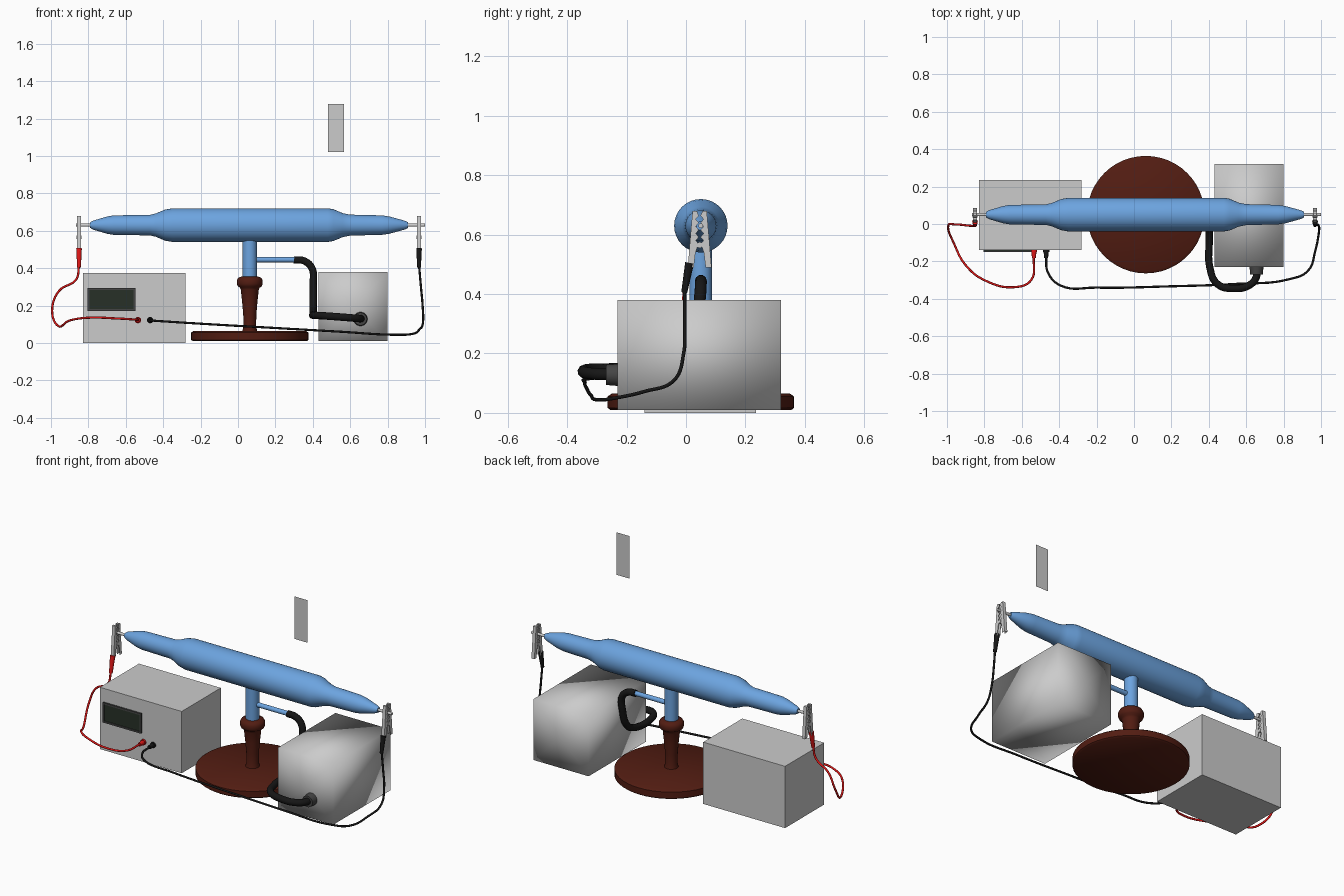
import bpy, bmesh, math
from mathutils import Vector

if "Cube" in bpy.data.objects:
    bpy.data.objects.remove(bpy.data.objects["Cube"])

MATS = {}
COLORS = {"blue": (0.15, 0.37, 0.74), "brown": (0.085, 0.012, 0.006),
          "black": (0.008, 0.008, 0.008), "red": (0.75, 0.008, 0.008),
          "dark": (0.06, 0.06, 0.06), "screen": (0.02, 0.03, 0.02)}


def finish(ob, color=None, smooth=None):
    if color:
        if color not in MATS:
            MATS[color] = bpy.data.materials.new(color)
            MATS[color].diffuse_color = (*COLORS[color], 1)
        ob.data.materials.append(MATS[color])
    if smooth:
        bpy.ops.object.select_all(action='DESELECT')
        ob.select_set(True)
        bpy.context.view_layer.objects.active = ob
        bpy.ops.object.shade_smooth_by_angle(angle=math.radians(smooth))
    return ob


def from_bm(name, bm):
    bmesh.ops.recalc_face_normals(bm, faces=bm.faces)
    me = bpy.data.meshes.new(name)
    bm.to_mesh(me)
    bm.free()
    ob = bpy.data.objects.new(name, me)
    bpy.context.collection.objects.link(ob)
    return ob


def lathe(name, profile, start, direction, color=None, sides=32):
    """Turn (distance, radius) points around a line through start."""
    bm = bmesh.new()
    rot = Vector(direction).to_track_quat('Z', 'Y')
    rings = []
    for d, r in profile:
        ring = []
        for i in range(sides):
            a = 2 * math.pi * i / sides
            ring.append(bm.verts.new(Vector(start) + rot @ Vector((r * math.cos(a), r * math.sin(a), d))))
        rings.append(ring)
    for a, b in zip(rings, rings[1:]):
        for i in range(sides):
            j = (i + 1) % sides
            bm.faces.new((a[i], a[j], b[j], b[i]))
    bm.faces.new(rings[0])
    bm.faces.new(rings[-1])
    return finish(from_bm(name, bm), color, 40)


def rod(name, p, q, r1, r2=None, color=None, sides=20):
    d = Vector(q) - Vector(p)
    return lathe(name, [(0, r1), (d.length, r2 or r1)], p, d, color, sides)


def box(name, lo, hi, color=None):
    bm = bmesh.new()
    bmesh.ops.create_cube(bm, size=1)
    for v in bm.verts:
        v.co = [l + (c + 0.5) * (h - l) for l, h, c in zip(lo, hi, v.co)]
    return finish(from_bm(name, bm), color)


def cable(name, pts, r, color):
    cu = bpy.data.curves.new(name, 'CURVE')
    cu.dimensions = '3D'
    cu.bevel_depth, cu.bevel_resolution, cu.resolution_u = r, 3, 8
    cu.use_fill_caps = True
    sp = cu.splines.new('BEZIER')
    sp.bezier_points.add(len(pts) - 1)
    for bp, p in zip(sp.bezier_points, pts):
        bp.co = p
        bp.handle_left_type = bp.handle_right_type = 'AUTO'
    ob = bpy.data.objects.new(name, cu)
    bpy.context.collection.objects.link(ob)
    bpy.ops.object.select_all(action='DESELECT')
    ob.select_set(True)
    bpy.context.view_layer.objects.active = ob
    bpy.ops.object.convert(target='MESH')
    return finish(bpy.context.object, color, 50)


# turned wooden stand
CX, CY = 0.063, 0.05
lathe("stand_base", [(0.01, 0.305), (0.017, 0.314), (0.055, 0.314), (0.065, 0.3)],
      (CX, CY, 0), (0, 0, 1), "brown", 48)
lathe("stand_post", [(0.06, 0.04), (0.09, 0.034), (0.15, 0.035), (0.22, 0.041), (0.285, 0.048),
                     (0.295, 0.052), (0.303, 0.064), (0.315, 0.069), (0.335, 0.069),
                     (0.348, 0.062), (0.355, 0.045)], (CX, CY, 0), (0, 0, 1), "brown")

# glass tube with stem and side pipe
TZ = 0.63
lathe("discharge_tube",
      [(-0.79, 0.015), (-0.775, 0.024), (-0.70, 0.046), (-0.665, 0.052), (-0.47, 0.055),
       (-0.44, 0.062), (-0.39, 0.083), (-0.35, 0.09), (0.48, 0.09), (0.51, 0.085),
       (0.56, 0.064), (0.60, 0.056), (0.77, 0.052), (0.81, 0.046), (0.89, 0.024), (0.91, 0.015)],
      (0, CY, TZ), (1, 0, 0), "blue")
rod("tube_stem", (CX, CY, 0.35), (CX, CY, 0.57), 0.038, color="blue", sides=32)
rod("side_pipe", (CX, CY, 0.445), (0.32, CY, 0.445), 0.014, color="blue")

# voltage generator with display and sockets
box("generator_case", (-0.83, -0.14, 0), (-0.28, 0.235, 0.375))
x0, x1, z0, z1, t = -0.805, -0.548, 0.172, 0.293, 0.01
box("display_screen", (x0, -0.144, z0), (x1, -0.138, z1), "screen")
for i, (a, b, c, d) in enumerate([(x0, x1, z0, z0 + t), (x0, x1, z1 - t, z1),
                                  (x0, x0 + t, z0 + t, z1 - t), (x1 - t, x1, z0 + t, z1 - t)]):
    box(f"display_frame_{i}", (a, -0.15, c), (b, -0.138, d), "dark")
for x, color in [(-0.535, "red"), (-0.47, "black")]:
    rod(color + "_socket", (x, -0.138, 0.122), (x, -0.15, 0.122), 0.017, color=color)
    rod(color + "_plug", (x, -0.15, 0.122), (x, -0.182, 0.122), 0.013, 0.011, color)

# vacuum pump: four-sided smooth body, with nozzle and hose
bm = bmesh.new()
h = 0.185
rings = []
for y in (-0.23, 0.32):
    ring = [bm.verts.new((0.615 + sx * h, y, 0.195 + sz * h))
            for sx, sz in ((-1, -1), (1, -1), (1, 1), (-1, 1))]
    mid = bm.verts.new((0.615, y, 0.195))
    for i in range(4):
        bm.faces.new((ring[i], ring[(i + 1) % 4], mid))
    rings.append(ring)
for i in range(4):
    j = (i + 1) % 4
    bm.faces.new((rings[0][i], rings[0][j], rings[1][j], rings[1][i]))
for f in bm.faces:
    f.smooth = True
from_bm("pump_body", bm)
rod("pump_nozzle", (0.655, -0.22, 0.128), (0.655, -0.27, 0.128), 0.038, 0.034, "dark", 24)
cable("vacuum_hose", [(0.3, CY, 0.445), (0.355, CY, 0.438), (0.395, 0.048, 0.40), (0.402, 0.035, 0.31),
                      (0.402, -0.01, 0.2), (0.402, -0.09, 0.158), (0.405, -0.23, 0.148),
                      (0.445, -0.32, 0.146), (0.53, -0.345, 0.14), (0.62, -0.325, 0.133),
                      (0.655, -0.28, 0.13), (0.655, -0.24, 0.13)], 0.02, "black")

# electrodes with toothed clips, boots and pivots
ARM = [(0.010, 0.68), (0.024, 0.68), (0.040, 0.49), (0.020, 0.49), (0.014, 0.54), (0.004, 0.57)]
TEETH = [(0.013 if k % 2 == 0 else 0.003, 0.58 + 0.012 * k) for k in range(8)]
for side, x, pin, color in [("left", -0.85, (-0.865, -0.77), "red"), ("right", 0.968, (0.89, 1.0), "black")]:
    rod(side + "_electrode", (pin[0], CY, TZ), (pin[1], CY, TZ), 0.008)
    for n, s in enumerate((-1, 1)):
        bm = bmesh.new()
        plates = [[bm.verts.new((x + dx, 0.046 + s * y, z)) for y, z in ARM + TEETH] for dx in (-0.01, 0.01)]
        for p in plates:
            bm.faces.new(p)
        bm.faces.new((plates[0][1], plates[0][2], plates[1][2], plates[1][1]))
        bm.faces.new((plates[0][0], plates[0][1], plates[1][1], plates[1][0]))
        jaw = from_bm(f"{side}_clip_jaw_{n}", bm)
        jaw.modifiers.new("thickness", 'SOLIDIFY').thickness = 0.003
    rod(side + "_clip_pivot", (x - 0.013, 0.046, 0.565), (x + 0.013, 0.046, 0.565), 0.01)
    rod(side + "_clip_boot", (x, 0.012, 0.505), (x, -0.006, 0.405), 0.015, 0.01, color)

# lead wires
cable("red_wire", [(-0.85, -0.005, 0.415), (-0.865, -0.01, 0.34), (-0.955, -0.002, 0.28), (-0.993, -0.01, 0.19),
                   (-0.96, -0.11, 0.09), (-0.90, -0.22, 0.12), (-0.80, -0.30, 0.135),
                   (-0.63, -0.337, 0.13), (-0.55, -0.30, 0.125), (-0.535, -0.175, 0.122)], 0.006, "red")
cable("black_wire", [(-0.47, -0.175, 0.122), (-0.46, -0.26, 0.12), (-0.39, -0.33, 0.115), (-0.2, -0.34, 0.103),
                     (0.2, -0.333, 0.08), (0.55, -0.32, 0.06), (0.83, -0.295, 0.044), (0.93, -0.25, 0.048),
                     (0.97, -0.14, 0.072), (0.989, -0.04, 0.11), (0.987, -0.008, 0.2),
                     (0.978, -0.004, 0.3), (0.968, -0.005, 0.415)], 0.006, "black")

# flat bar magnet hanging above
bm = bmesh.new()
bm.faces.new([bm.verts.new((x, -0.143, z)) for x, z in
              ((0.48, 1.02), (0.567, 1.02), (0.567, 1.278), (0.48, 1.278))])
from_bm("bar_magnet", bm)

for m in bpy.data.materials:
    if m.users and not m.is_grease_pencil:
        m.use_nodes = True
        m.node_tree.nodes["Principled BSDF"].inputs["Base Color"].default_value = m.diffuse_color
